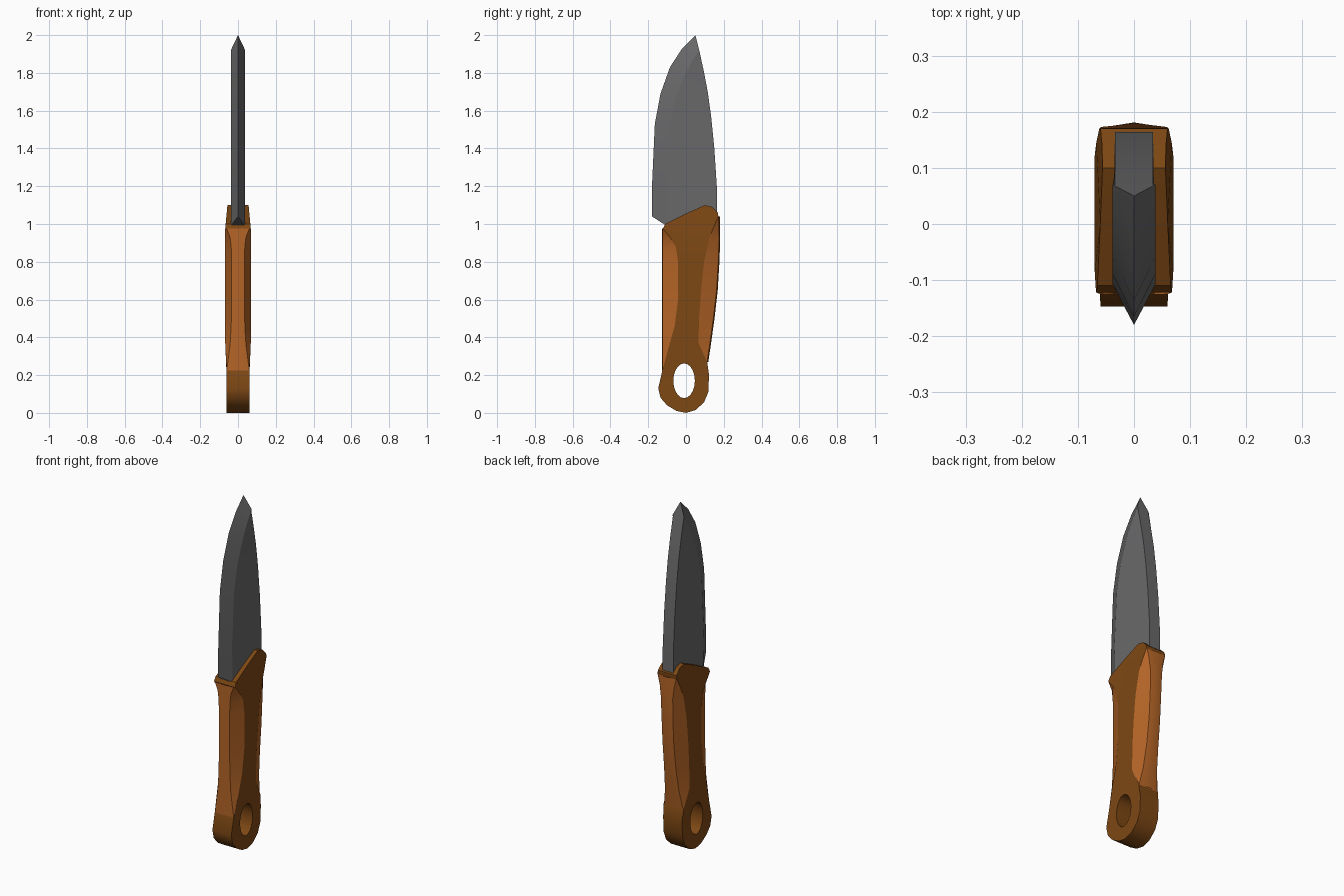
import bpy, bmesh, math

cube = bpy.data.objects.get("Cube")
if cube:
    bpy.data.objects.remove(cube, do_unlink=True)


def material(name, rgb):
    mat = bpy.data.materials.new(name)
    mat.use_nodes = True
    mat.diffuse_color = (*rgb, 1)
    mat.node_tree.nodes["Principled BSDF"].inputs["Base Color"].default_value = (*rgb, 1)
    return mat


STEEL = material("grey steel", (0.14, 0.14, 0.145))
BROWN = material("dark brown", (0.21, 0.065, 0.007))
ORANGE = material("orange brown", (0.46, 0.13, 0.02))


def finish(name, bm, mat, angle):
    bmesh.ops.remove_doubles(bm, verts=bm.verts, dist=0.0005)
    bmesh.ops.recalc_face_normals(bm, faces=bm.faces)
    mesh = bpy.data.meshes.new(name)
    bm.to_mesh(mesh)
    bm.free()
    mesh.materials.append(mat)
    obj = bpy.data.objects.new(name, mesh)
    bpy.context.collection.objects.link(obj)
    bpy.ops.object.select_all(action="DESELECT")
    obj.select_set(True)
    bpy.context.view_layer.objects.active = obj
    bpy.ops.object.shade_smooth_by_angle(angle=math.radians(angle))


def loft(name, sections, mat, angle, cap=False):
    """Skin a stack of closed sections."""
    bm = bmesh.new()
    rows = [[bm.verts.new(p) for p in s] for s in sections]
    n = len(rows[0])
    for a, b in zip(rows, rows[1:]):
        for i in range(n):
            j = (i + 1) % n
            bm.faces.new((a[i], a[j], b[j], b[i]))
    if cap:
        bm.faces.new(rows[0])
        bm.faces.new(rows[-1])
    finish(name, bm, mat, angle)


def half_width(z):
    """Half thickness of the handle at a height."""
    table = [(0, .06), (.22, .06), (.32, .067), (.6, .07), (.95, .07), (1.1, .056)]
    for (z0, w0), (z1, w1) in zip(table, table[1:]):
        if z <= z1:
            return w0 + (w1 - w0) * (z - z0) / (z1 - z0)
    return table[-1][1]


# Blade: cutting edge, bevel ridge and flat spine as (y, z) paths
edge = [(-.18, 1.04), (-.18, 1.2), (-.165, 1.53), (-.135, 1.69),
        (-.085, 1.83), (-.02, 1.93), (.05, 2)]
ridge = [(-.103, .99), (-.108, 1.2), (-.09, 1.5), (-.06, 1.65),
         (-.015, 1.77), (.03, 1.86), (.07, 1.92)]
spine = [(.165, .99), (.163, 1.2), (.15, 1.4), (.133, 1.57),
         (.115, 1.7), (.094, 1.81), (.07, 1.92)]
loft("blade", [[(0, *e), (.038, *r), (.034, *s), (-.034, *s), (-.038, *r)]
               for e, r, s in zip(edge, ridge, spine)], STEEL, 15, cap=True)

# Grips: rows of height, outer y, inner y, half width of the flat
front_rows = [(.225, -.125, -.125, .06), (.36, -.125, -.088, .042),
              (.46, -.125, -.06, .036), (.6, -.125, -.042, .034),
              (.8, -.125, -.042, .034), (.88, -.125, -.054, .036),
              (.93, -.125, -.085, .042), (.975, -.125, -.122, .06)]
back_rows = [(.27, .112, .112, .06), (.37, .127, .066, .045),
             (.5, .145, .069, .038), (.65, .162, .08, .036),
             (.8, .171, .096, .036), (.92, .175, .122, .038),
             (.98, .174, .145, .045), (1.04, .173, .171, .058)]
for name, rows, bulge in (("front_grip", front_rows, -.002), ("back_grip", back_rows, .006)):
    loft(name, [[(-half_width(z), yi, z), (-w, yo, z), (0, yo + bulge, z),
                 (w, yo, z), (half_width(z), yi, z)] for z, yo, yi, w in rows], ORANGE, 25)

# Handle core: waisted plate with a sloping guard and a ring end
outline = [(yi, z) for z, yo, yi, w in front_rows]
outline += [(-.11, 1), (0, 1.055), (.1, 1.1), (.14, 1.09), (.17, 1.06)]
outline += [(yi, z) for z, yo, yi, w in reversed(back_rows)]
outline += [(.122, .2), (.118, .11), (.095, .055), (.05, .015), (0, 0),
            (-.05, .01), (-.1, .04), (-.135, .08), (-.147, .13)]
hole = []
for k in range(20):
    a = math.tau * k / 20
    hole.append((-.01 + .057 * math.cos(a), .17 + .092 * math.sin(a)))

bm = bmesh.new()
for loop in (outline, hole):
    verts = [bm.verts.new((0, y, z)) for y, z in loop]
    for i, v in enumerate(verts):
        bm.edges.new((v, verts[i - 1]))
bmesh.ops.triangle_fill(bm, edges=bm.edges[:], use_beauty=True)
near = bm.verts[:]
result = bmesh.ops.extrude_face_region(bm, geom=bm.faces[:], use_keep_orig=True)
far = [v for v in result["geom"] if isinstance(v, bmesh.types.BMVert)]
for group, side in ((near, -1), (far, 1)):
    for v in group:
        v.co.x = side * half_width(v.co.z)
finish("handle_core", bm, BROWN, 30)
